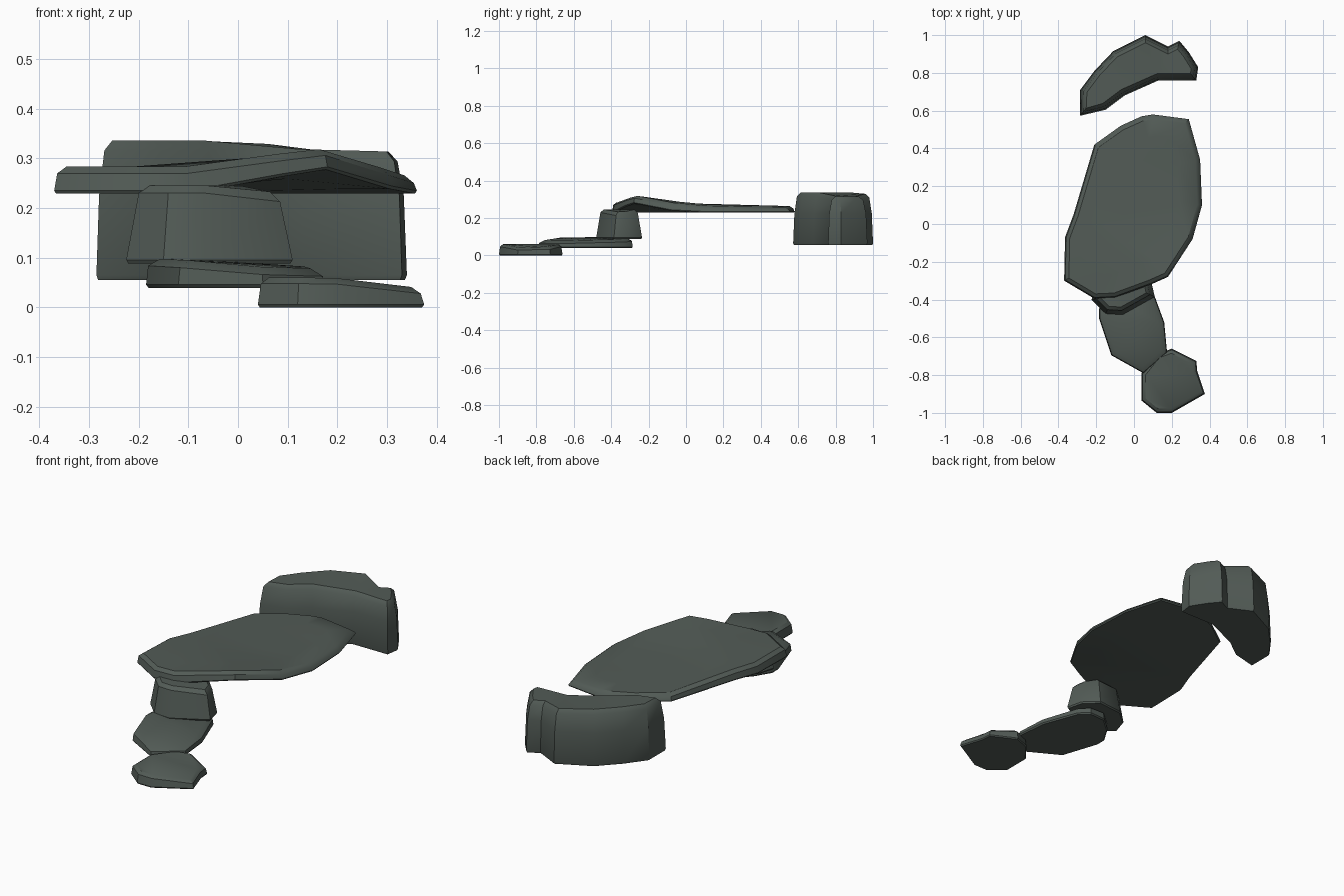
import bpy, bmesh, math
from mathutils import Vector

if "Cube" in bpy.data.objects:
    bpy.data.objects.remove(bpy.data.objects["Cube"])

stone = bpy.data.materials.new("dark grey green stone")
stone.diffuse_color = (0.085, 0.105, 0.093, 1)
stone.use_nodes = True
stone.node_tree.nodes["Principled BSDF"].inputs["Base Color"].default_value = stone.diffuse_color


def inset(pts, d):
    """Move a counter-clockwise outline inward by d."""
    out = []
    n = len(pts)
    for i in range(n):
        p, a, b = Vector(pts[i]), Vector(pts[i - 1]), Vector(pts[(i + 1) % n])
        e1, e2 = (p - a).normalized(), (b - p).normalized()
        m = Vector((-e1.y - e2.y, e1.x + e2.x)).normalized()
        out.append(p + m * d / max(0.7, m.dot(Vector((-e1.y, e1.x)))))
    return out


def rock(name, outline, rings, angle=35):
    """Loft rings of (inset, height rule) from underside to top."""
    area = sum(outline[i - 1][0] * p[1] - p[0] * outline[i - 1][1] for i, p in enumerate(outline))
    if area < 0:
        outline = outline[::-1]
    bm = bmesh.new()
    loops = []
    for d, h in rings:
        loops.append([bm.verts.new((p[0], p[1], h(p[0], p[1]))) for p in inset(outline, d)])
    n = len(outline)
    for lo, hi in zip(loops, loops[1:]):
        for i in range(n):
            j = (i + 1) % n
            bm.faces.new((lo[i], lo[j], hi[j], hi[i]))
    caps = [bm.faces.new(loops[0][::-1]), bm.faces.new(loops[-1])]
    bmesh.ops.triangulate(bm, faces=caps)
    bmesh.ops.recalc_face_normals(bm, faces=bm.faces)
    me = bpy.data.meshes.new(name)
    bm.to_mesh(me)
    bm.free()
    me.materials.append(stone)
    ob = bpy.data.objects.new(name, me)
    bpy.context.collection.objects.link(ob)
    bpy.context.view_layer.objects.active = ob
    ob.select_set(True)
    bpy.ops.object.shade_smooth_by_angle(angle=math.radians(angle))
    ob.select_set(False)


def flat(z):
    return lambda x, y: z


def ramp(v, a, b, za, zb):
    t = min(1, max(0, (v - a) / (b - a)))
    return za + (zb - za) * t


# Large thin slab with its front right corner lifted
def lift(x, y):
    return max(0, 1 - math.hypot(x - 0.17, (y + 0.28) * 0.9) / 0.28)


def slab_top(x, y):
    return 0.284 - ramp(y, -0.2, 0.55, 0, 0.02) - ramp(x, 0.2, 0.36, 0, 0.012) + 0.037 * lift(x, y)


def slab_low(x, y):
    return 0.229 + 0.05 * lift(x, y)


rock("large_slab",
     [(-0.21, 0.42), (-0.07, 0.52), (0.04, 0.57), (0.10, 0.58), (0.29, 0.555), (0.35, 0.34),
      (0.36, 0.10), (0.31, -0.08), (0.18, -0.28), (0.09, -0.32), (-0.10, -0.39), (-0.21, -0.395),
      (-0.37, -0.30), (-0.365, -0.07), (-0.32, 0.05)],
     [(0.12, slab_low), (0.004, slab_low), (0, lambda x, y: slab_low(x, y) + 0.006),
      (0.006, lambda x, y: slab_top(x, y) - 0.014), (0.025, slab_top), (0.12, slab_top)])

# Tall curved rock at the back
def back_top(x, y):
    return ramp(x, 0.02, 0.15, 0.336, 0.314)


rock("back_rock",
     [(0.06, 1.0), (0.18, 0.94), (0.24, 0.97), (0.29, 0.91), (0.34, 0.83), (0.33, 0.76),
      (0.13, 0.76), (-0.05, 0.68), (-0.15, 0.605), (-0.285, 0.573), (-0.285, 0.71),
      (-0.21, 0.81), (-0.11, 0.915)],
     [(0.004, flat(0.055)), (0, flat(0.065)), (0.006, flat(0.225)),
      (0.018, lambda x, y: back_top(x, y) - 0.02), (0.036, back_top)])

# Block step under the slab
def block_top(x, y):
    return ramp(x, 0, 0.09, 0.246, 0.228)


rock("block_step",
     [(-0.225, -0.40), (-0.15, -0.475), (-0.06, -0.48), (0.11, -0.385), (0.09, -0.30),
      (0.02, -0.235), (-0.12, -0.25), (-0.2, -0.32)],
     [(0.004, flat(0.088)), (0, flat(0.096)), (0.022, lambda x, y: block_top(x, y) - 0.016),
      (0.04, block_top)])

# Middle flat step
def middle_top(x, y):
    return ramp(x, -0.1, 0.17, 0.098, 0.08) - ramp(y, -0.79, -0.6, 0.008, 0)


rock("middle_step",
     [(-0.185, -0.45), (-0.185, -0.50), (-0.12, -0.695), (0.05, -0.79), (0.175, -0.68),
      (0.16, -0.52), (0.09, -0.33), (0.04, -0.285), (-0.05, -0.29), (-0.13, -0.36)],
     [(0.005, flat(0.039)), (0, flat(0.046)), (0.004, lambda x, y: middle_top(x, y) - 0.014),
      (0.028, middle_top)])

# Front flat step
def front_top(x, y):
    return ramp(x, 0.19, 0.36, 0.06, 0.04)


rock("front_step",
     [(0.04, -0.79), (0.12, -0.69), (0.20, -0.66), (0.33, -0.725), (0.335, -0.78),
      (0.375, -0.90), (0.20, -1.0), (0.12, -1.0), (0.04, -0.935)],
     [(0.004, flat(0)), (0, flat(0.006)), (0.006, lambda x, y: front_top(x, y) - 0.012),
      (0.022, front_top)])
